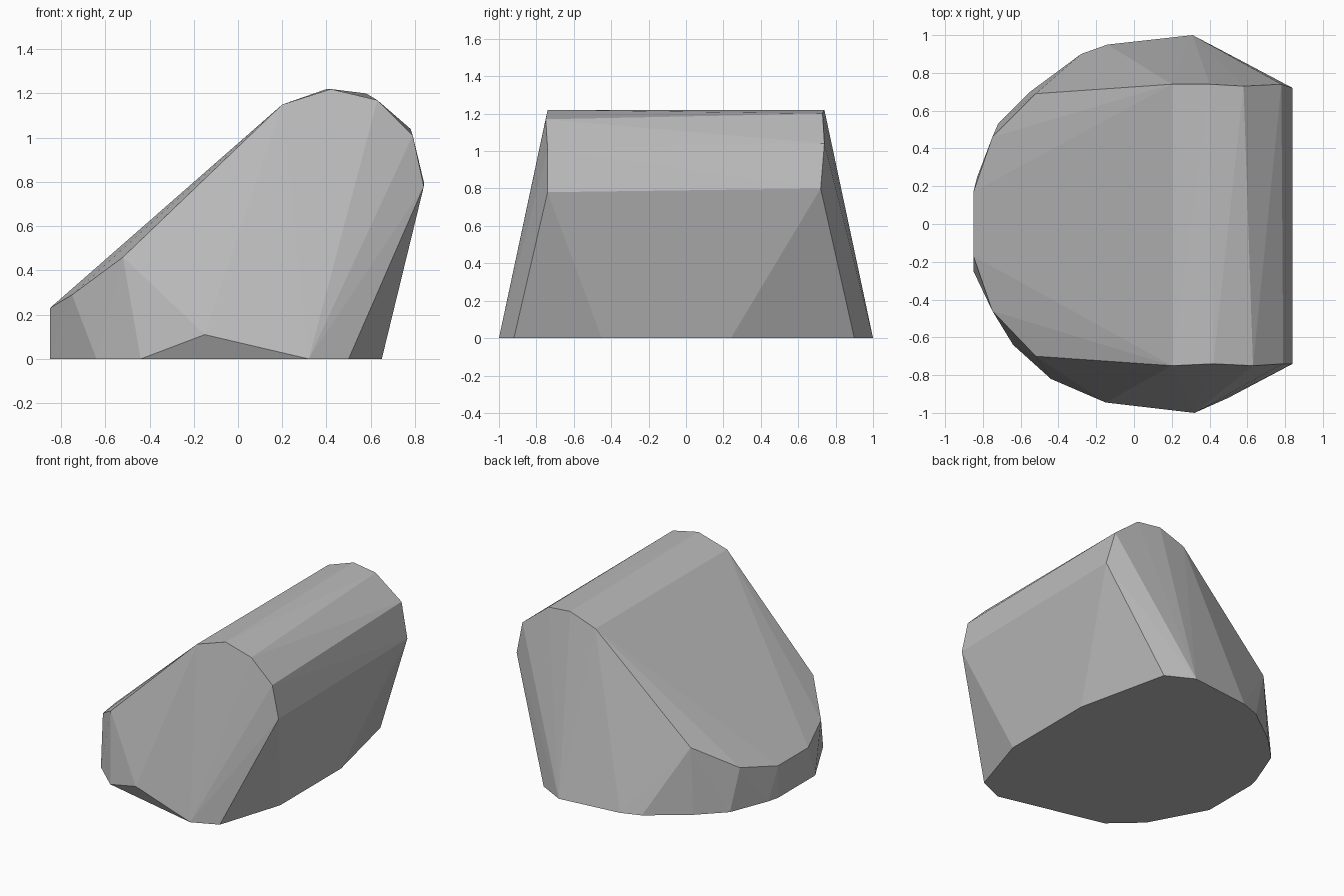
import bpy
import bmesh

if "Cube" in bpy.data.objects:
    bpy.data.objects.remove(bpy.data.objects["Cube"], do_unlink=True)

# Stone colour
stone = bpy.data.materials.new("stone grey")
stone.use_nodes = True
colour = (0.5, 0.5, 0.5, 1)
stone.diffuse_color = colour
stone.node_tree.nodes["Principled BSDF"].inputs["Base Color"].default_value = colour

# Rounded footprint on the ground, front side then back side
foot_front = [(0.65, -0.45), (0.5, -0.92), (0.32, -1), (-0.44, -0.82),
              (-0.64, -0.64), (-0.85, -0.25)]
foot_back = [(0.65, 0.24), (0.5, 0.9), (0.31, 1), (-0.14, 0.95), (-0.28, 0.9),
             (-0.55, 0.7), (-0.72, 0.53), (-0.83, 0.25), (-0.85, 0.17)]

# Rounded crest and sloping rim, at each end of the rock
rim_front = [(0.84, -0.74, 0.78), (0.79, -0.74, 1.01), (0.63, -0.75, 1.17),
             (0.42, -0.74, 1.22), (0.2, -0.75, 1.15), (-0.52, -0.7, 0.46),
             (-0.75, -0.46, 0.29), (-0.85, -0.17, 0.23), (-0.15, -0.945, 0.11)]
rim_back = [(0.84, 0.72, 0.8), (0.78, 0.74, 1.04), (0.58, 0.73, 1.2),
            (0.4, 0.74, 1.22), (0.2, 0.74, 1.15), (-0.52, 0.69, 0.47),
            (-0.75, 0.46, 0.3), (-0.85, 0.17, 0.23)]

# Wrap the corners in a faceted hull
bm = bmesh.new()
for x, y in foot_front + foot_back:
    bm.verts.new((x, y, 0))
for corner in rim_front + rim_back:
    bm.verts.new(corner)
hull = bmesh.ops.convex_hull(bm, input=bm.verts)
loose = {v for v in hull["geom_interior"] + hull["geom_unused"]
         if isinstance(v, bmesh.types.BMVert)}
bmesh.ops.delete(bm, geom=list(loose), context="VERTS")
bmesh.ops.dissolve_limit(bm, angle_limit=0.01, verts=bm.verts, edges=bm.edges)
bmesh.ops.recalc_face_normals(bm, faces=bm.faces)

mesh = bpy.data.meshes.new("rock")
bm.to_mesh(mesh)
bm.free()
mesh.materials.append(stone)
rock = bpy.data.objects.new("rock", mesh)
bpy.context.collection.objects.link(rock)
